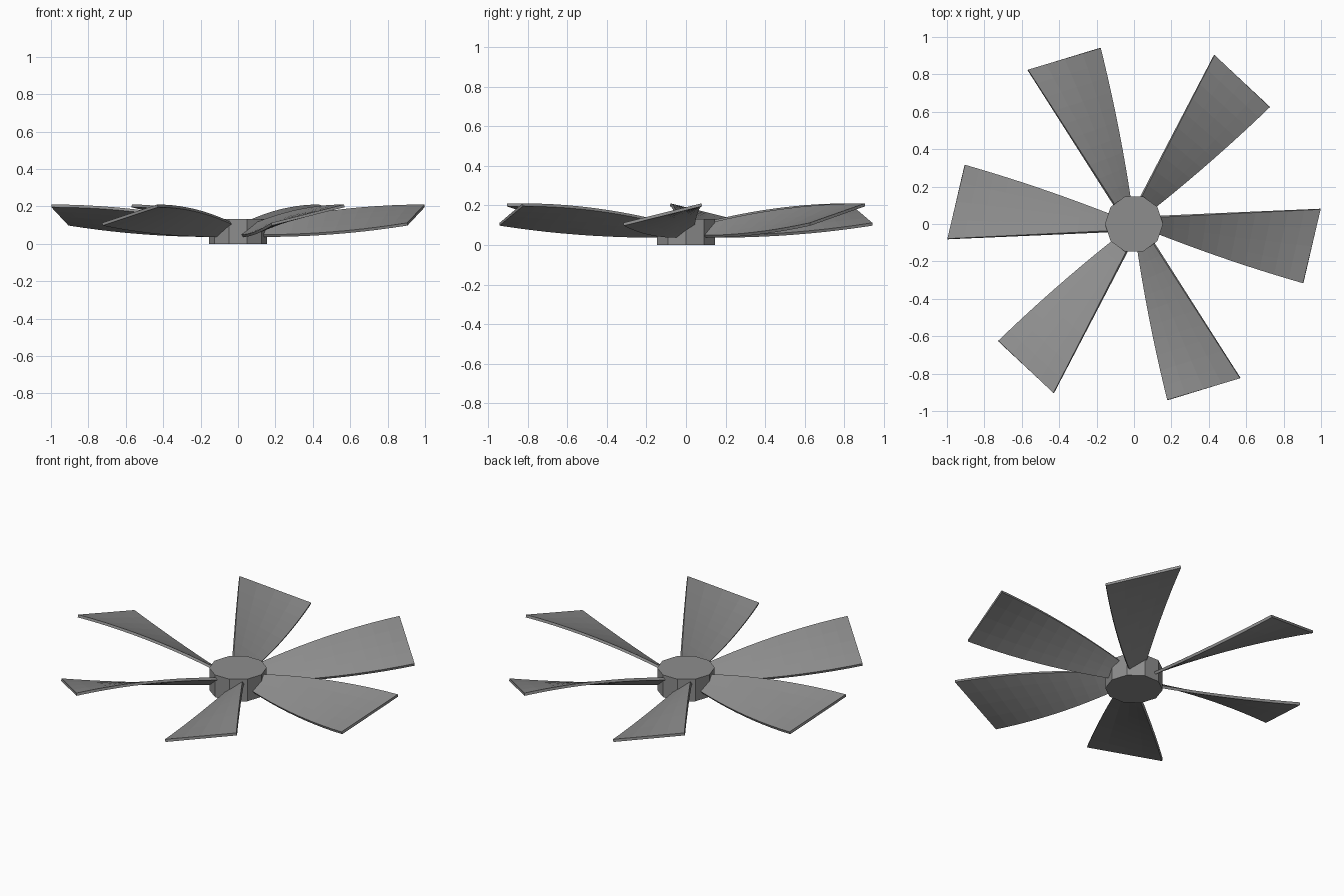
import bpy
import bmesh
import math
from mathutils import Vector

cube = bpy.data.objects.get("Cube")
if cube:
    bpy.data.objects.remove(cube, do_unlink=True)

BLADES = 6
SPANS = 10
CHORDS = 4

grey = bpy.data.materials.new("metal grey")
grey.use_nodes = True
colour = (0.27, 0.27, 0.27, 1)
grey.diffuse_color = colour
grey.node_tree.nodes["Principled BSDF"].inputs["Base Color"].default_value = colour


def finish(bm, name):
    bmesh.ops.recalc_face_normals(bm, faces=bm.faces)
    mesh = bpy.data.meshes.new(name)
    bm.to_mesh(mesh)
    bm.free()
    mesh.materials.append(grey)
    obj = bpy.data.objects.new(name, mesh)
    bpy.context.collection.objects.link(obj)
    return obj


# Ten-sided hub
bm = bmesh.new()
ring = [bm.verts.new((0.155 * math.cos(a), 0.155 * math.sin(a), 0))
        for a in (math.tau * i / 10 for i in range(10))]
base = bm.faces.new(ring)
top = bmesh.ops.extrude_face_region(bm, geom=[base])["geom"]
bmesh.ops.translate(bm, vec=(0, 0, 0.132),
                    verts=[v for v in top if isinstance(v, bmesh.types.BMVert)])
finish(bm, "hub")


# Upper and lower edges of the twisted blade, t from root to tip
def upper_edge(t):
    return Vector((0.13 + 0.868 * t, 0.04 + 0.04 * t, 0.108 + 0.19 * t - 0.095 * t * t))


def lower_edge(t):
    return Vector((0.13 + 0.775 * t,
                   -0.05 - 0.265 * t - 0.04 * t * (1 - t),
                   0.043 + 0.062 * t * t))


# Blade sheet lofted between the two edges
bm = bmesh.new()
rows = []
for i in range(SPANS + 1):
    t = i / SPANS
    rows.append([bm.verts.new(lower_edge(t).lerp(upper_edge(t), j / CHORDS))
                 for j in range(CHORDS + 1)])
for a, b in zip(rows, rows[1:]):
    for j in range(CHORDS):
        bm.faces.new((a[j], b[j], b[j + 1], a[j + 1]))
blade = finish(bm, "blade_1")
solid = blade.modifiers.new("thickness", "SOLIDIFY")
solid.thickness = 0.015
solid.offset = 0

# Remaining blades around the hub
for k in range(1, BLADES):
    copy = blade.copy()
    copy.name = f"blade_{k + 1}"
    copy.rotation_euler.z = math.tau * k / BLADES
    bpy.context.collection.objects.link(copy)
